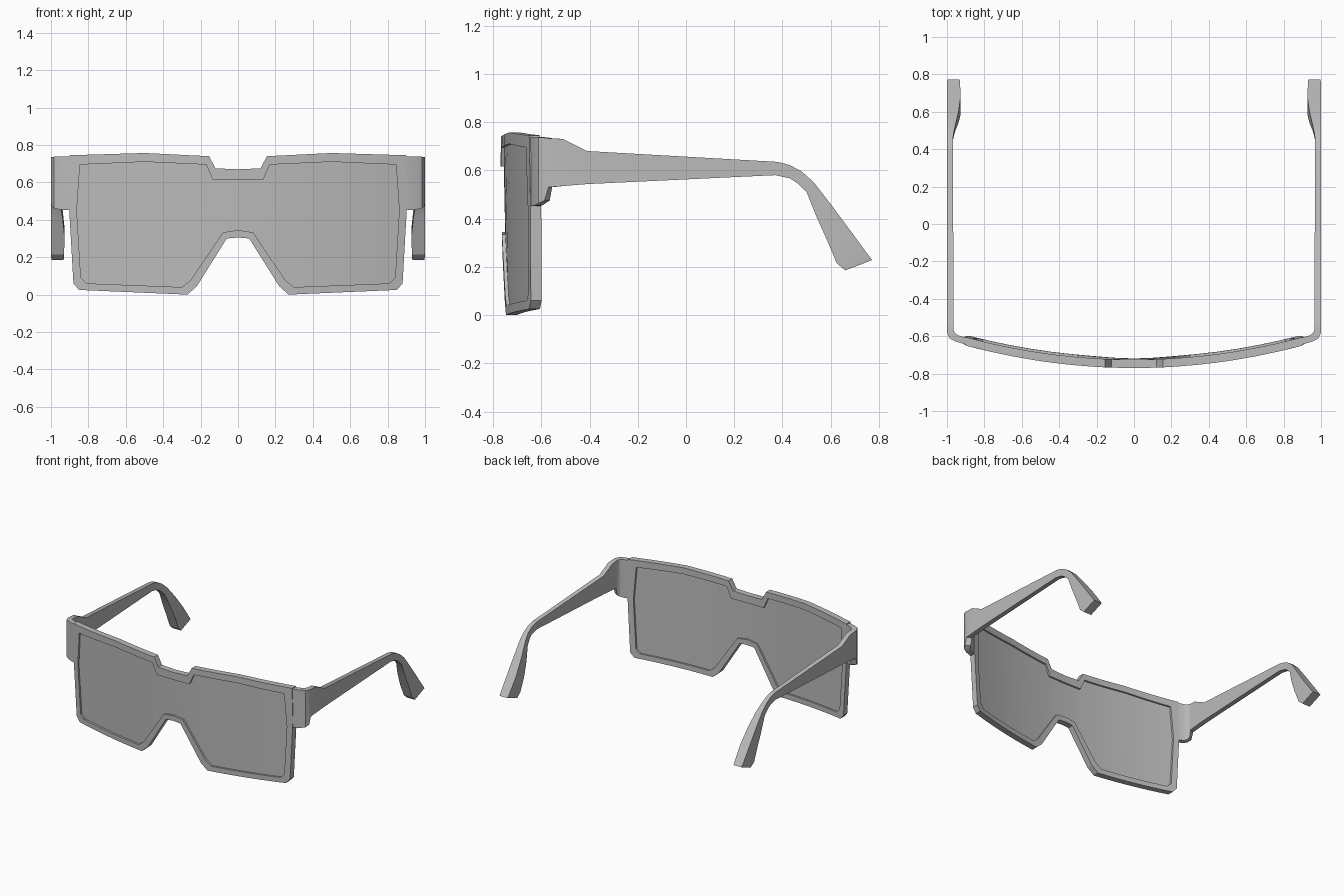
import bpy, bmesh
from mathutils import Vector

cube = bpy.data.objects.get("Cube")
if cube:
    bpy.data.objects.remove(cube, do_unlink=True)

grey = bpy.data.materials.new("plain_grey")
grey.use_nodes = True
grey.diffuse_color = (0.5, 0.5, 0.5, 1)
grey.node_tree.nodes["Principled BSDF"].inputs["Base Color"].default_value = (0.5, 0.5, 0.5, 1)


def finish(bm, name, angle=0.45):
    bmesh.ops.recalc_face_normals(bm, faces=bm.faces)
    mesh = bpy.data.meshes.new(name)
    bm.to_mesh(mesh)
    bm.free()
    mesh.materials.append(grey)
    obj = bpy.data.objects.new(name, mesh)
    bpy.context.collection.objects.link(obj)
    bpy.ops.object.select_all(action='DESELECT')
    obj.select_set(True)
    bpy.context.view_layer.objects.active = obj
    bpy.ops.object.shade_smooth_by_angle(angle=angle)
    return obj


def full_loop(half):
    # Mirror a half outline that starts and ends on the centre line
    return half + [(-x, z) for x, z in reversed(half[1:-1])]


def wrap(bm, front):
    # Slice into vertical strips, then bend around the face
    for i in range(-8, 9):
        bmesh.ops.bisect_plane(bm, geom=bm.verts[:] + bm.edges[:] + bm.faces[:],
                               plane_co=(i * 0.11, 0, 0), plane_no=(1, 0, 0))
    for v in bm.verts:
        v.co.y += front + 0.12 * (v.co.x / 0.9) ** 2 + 0.02 * max(0, 0.65 - v.co.z)


def thicken(bm, depth):
    new = bmesh.ops.extrude_face_region(bm, geom=bm.faces[:])["geom"]
    verts = [g for g in new if isinstance(g, bmesh.types.BMVert)]
    bmesh.ops.translate(bm, verts=verts, vec=(0, depth, 0))


# Half outlines of the rim, from the bridge top round to the nose arch
outer = full_loop([(0, 0.67), (0.12, 0.675), (0.155, 0.74), (0.5, 0.757), (0.9, 0.745),
                   (0.905, 0.5), (0.88, 0.06), (0.85, 0.025), (0.27, 0.0),
                   (0.22, 0.045), (0.06, 0.3), (0, 0.305)])
inner = full_loop([(0, 0.615), (0.135, 0.615), (0.17, 0.695), (0.5, 0.71), (0.845, 0.695),
                   (0.862, 0.45), (0.84, 0.09), (0.81, 0.06), (0.3, 0.04),
                   (0.255, 0.075), (0.08, 0.333), (0, 0.345)])

# Front frame
bm = bmesh.new()
rings = [[bm.verts.new((x, 0, z)) for x, z in loop] for loop in (outer, inner)]
n = len(outer)
for i in range(n):
    j = (i + 1) % n
    bm.faces.new((rings[0][i], rings[0][j], rings[1][j], rings[1][i]))
thicken(bm, 0.045)
wrap(bm, -0.77)
finish(bm, "front_frame")

# One-piece lens, slightly recessed
bm = bmesh.new()
bm.faces.new([bm.verts.new((x, 0, z)) for x, z in inner])
thicken(bm, 0.018)
wrap(bm, -0.756)
finish(bm, "lens")

# Temple sections: outer x, outer y, inner x, inner y, top z, bottom z, bottom y shift
stations = [
    (0.88, -0.65, 0.88, -0.613, 0.738, 0.45, 0),
    (0.955, -0.628, 0.94, -0.595, 0.738, 0.455, 0),
    (0.985, -0.612, 0.957, -0.583, 0.737, 0.463, 0),
    (0.998, -0.587, 0.965, -0.565, 0.735, 0.475, 0),
    (1, -0.57, 0.965, -0.555, 0.733, 0.53, 0),
    (1, -0.51, 0.965, -0.51, 0.73, 0.535, 0),
    (1, -0.41, 0.965, -0.41, 0.68, 0.543, 0),
    (1, 0.38, 0.968, 0.38, 0.635, 0.58, -0.01),
    (1, 0.43, 0.968, 0.43, 0.622, 0.567, 0),
    (1, 0.48, 0.966, 0.48, 0.595, 0.548, -0.02),
    (1, 0.53, 0.955, 0.53, 0.55, 0.51, -0.03),
    (1, 0.6, 0.938, 0.6, 0.46, 0.41, -0.06),
    (1, 0.68, 0.927, 0.68, 0.352, 0.31, -0.095),
    (1, 0.755, 0.93, 0.755, 0.25, 0.215, -0.13),
    (0.997, 0.772, 0.932, 0.772, 0.228, 0.185, -0.112),
]

for name, side in (("left_temple", 1), ("right_temple", -1)):
    bm = bmesh.new()
    loops = []
    for xo, yo, xi, yi, top, bottom, shift in stations:
        corners = ((xo, yo, top), (xi, yi, top), (xi, yi + shift, bottom), (xo, yo + shift, bottom))
        loops.append([bm.verts.new(Vector((x * side, y, z))) for x, y, z in corners])
    for a, b in zip(loops, loops[1:]):
        for i in range(4):
            j = (i + 1) % 4
            bm.faces.new((a[i], a[j], b[j], b[i]))
    bm.faces.new(loops[0])
    bm.faces.new(loops[-1])
    finish(bm, name)
